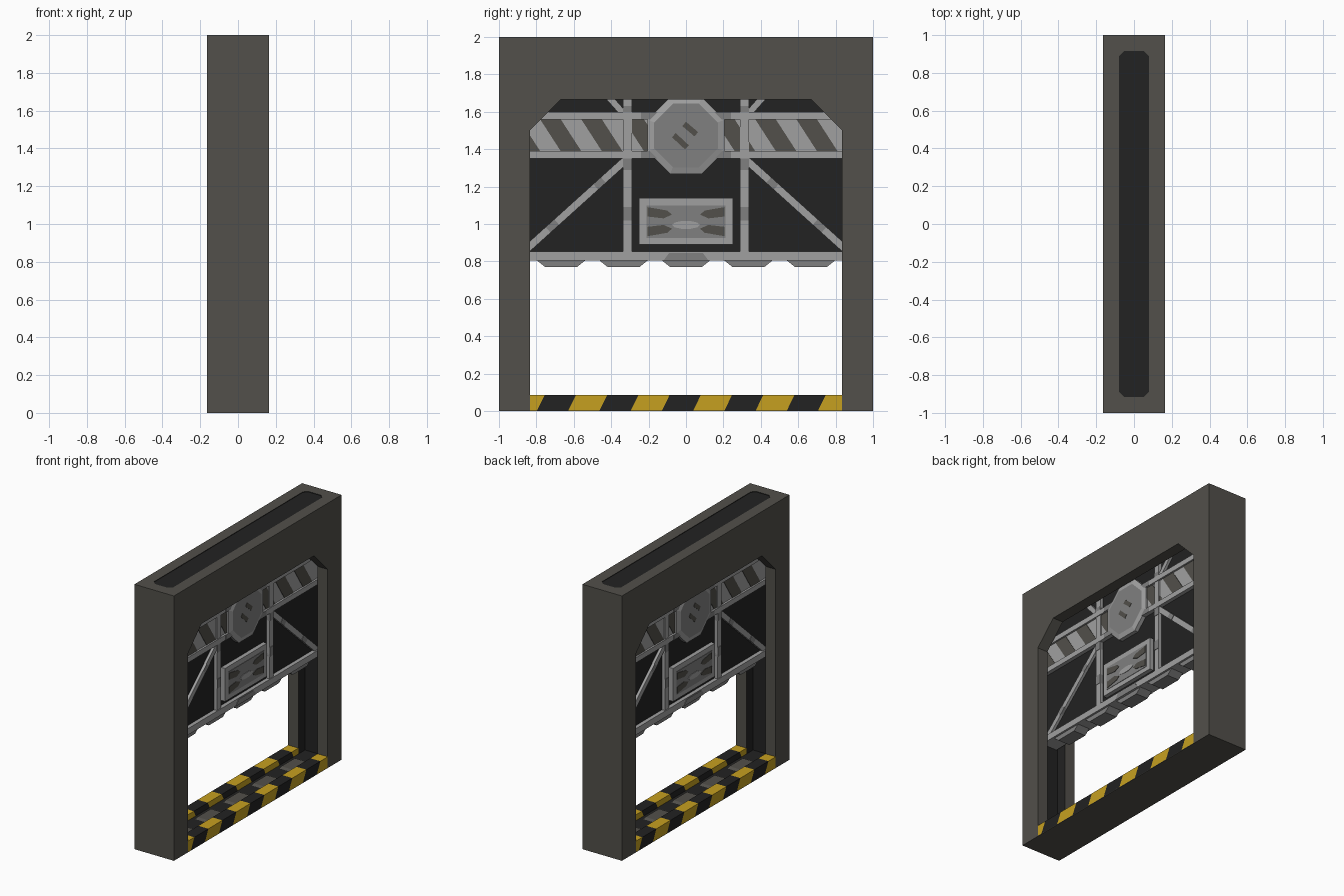
import bpy, bmesh, math

if "Cube" in bpy.data.objects:
    bpy.data.objects.remove(bpy.data.objects["Cube"])

def material(name, r, g, b):
    m = bpy.data.materials.new(name)
    m.diffuse_color = (r, g, b, 1)
    m.use_nodes = True
    m.node_tree.nodes["Principled BSDF"].inputs["Base Color"].default_value = m.diffuse_color
    return m

STONE = material("frame brown grey", 0.084, 0.080, 0.069)
DARK = material("dark panel", 0.016, 0.016, 0.016)
LIGHT = material("light steel", 0.352, 0.352, 0.352)
MID = material("mid steel", 0.216, 0.216, 0.216)
YELLOW = material("hazard yellow", 0.565, 0.352, 0.0145)


def prism(name, pts, x0, x1, mat, pts2=None, cap=None):
    """Extrude a (y, z) outline from x0 to x1; pts2 tapers it, cap recolours the x1 face."""
    bm = bmesh.new()
    a = [bm.verts.new((x0, y, z)) for y, z in pts]
    b = [bm.verts.new((x1, y, z)) for y, z in (pts2 or pts)]
    n = len(pts)
    bm.faces.new(a)
    end = bm.faces.new(b)
    for i in range(n):
        bm.faces.new((a[i], a[(i + 1) % n], b[(i + 1) % n], b[i]))
    if cap:
        end.material_index = 1
    bmesh.ops.recalc_face_normals(bm, faces=bm.faces)
    me = bpy.data.meshes.new(name)
    bm.to_mesh(me)
    bm.free()
    me.materials.append(mat)
    if cap:
        me.materials.append(cap)
    ob = bpy.data.objects.new(name, me)
    bpy.context.collection.objects.link(ob)
    return ob


def both(name, pts, x0, x1, mat, pts2=None, cap=None):
    """Same part on the +x side and, turned half round, on the -x side."""
    for s in (1, -1):
        turn = lambda p: [(s * y, z) for y, z in p] if p else None
        prism(name, turn(pts), s * x0, s * x1, mat, turn(pts2), cap)


def rect(y0, y1, z0, z1):
    return [(y0, z0), (y1, z0), (y1, z1), (y0, z1)]


def strip(p, q, w):
    dy, dz = q[0] - p[0], q[1] - p[1]
    k = w / 2 / math.hypot(dy, dz)
    oy, oz = -dz * k, dy * k
    return [(p[0] + oy, p[1] + oz), (q[0] + oy, q[1] + oz),
            (q[0] - oy, q[1] - oz), (p[0] - oy, p[1] - oz)]


def octagon(apothem, cz):
    r = apothem / math.cos(math.pi / 8)
    return [(r * math.cos(math.pi / 8 + i * math.pi / 4),
             cz + r * math.sin(math.pi / 8 + i * math.pi / 4)) for i in range(8)]


def cut(target, cutter):
    mod = target.modifiers.new("cut", 'BOOLEAN')
    mod.operation, mod.solver, mod.object = 'DIFFERENCE', 'EXACT', cutter
    mod.material_mode = 'TRANSFER'
    bpy.context.view_layer.objects.active = target
    bpy.ops.object.modifier_apply(modifier=mod.name)
    bpy.data.objects.remove(cutter)


# Door frame: block with a chamfered opening, a dark door slot and a dark top inlay
X, W, G = 0.165, 0.835, 0.08
frame = prism("door_frame", rect(-1, 1, 0, 2), -X, X, STONE)
arch = [(-W, 0.004), (W, 0.004), (W, 1.5), (0.67, 1.665), (-0.67, 1.665), (-W, 1.5)]
cut(frame, prism("opening_cutter", arch, -0.3, 0.3, STONE))
cut(frame, prism("slot_cutter", rect(-0.915, 0.915, 0.04, 1.95), -G, G, DARK))
inlay = prism("inlay_cutter", rect(-0.915, 0.915, 1.996, 2.05), -G, G, DARK)
bm = bmesh.new()
bm.from_mesh(inlay.data)
upright = [e for e in bm.edges
           if abs(e.verts[0].co.z - e.verts[1].co.z) > 0.01]
bmesh.ops.bevel(bm, geom=upright, offset=0.027, segments=1, affect='EDGES')
bm.to_mesh(inlay.data)
bm.free()
cut(frame, inlay)

# Sill: dark channel floor with pads, between two striped hazard rails
prism("sill_channel", rect(-W, W, 0.004, 0.04), -G, G, DARK)
for y in (-0.668, -0.334, 0, 0.334, 0.668):
    prism("sill_pad", [(y - 0.1, 0.04), (y + 0.1, 0.04), (y + 0.08, 0.05), (y - 0.08, 0.05)],
          -0.05, 0.05, STONE)
clamp = lambda y, m: max(-m, min(m, y))
for i in range(11):
    lo = -0.963 + 0.167 * i
    y = [clamp(v, W) for v in (lo, lo + 0.167, lo + 0.207, lo + 0.04)]
    if i == 10:
        y[1] = y[2] = W
    pts = [(y[0], 0.004), (y[1], 0.004), (y[2], 0.085), (y[3], 0.085)]
    if y[0] == y[3]:
        pts = [(-W, 0.004), (y[1], 0.004), (y[2], 0.085), (-W, 0.085)]
    both("hazard_stripe", pts, G, X, DARK if i % 2 else YELLOW)

# Door leaf: dark panel, through rails and posts
E = 0.91
prism("door_panel", rect(-E, E, 0.82, 1.93), -0.035, 0.035, DARK)
prism("bottom_rail", rect(-E, E, 0.805, 0.853), -0.065, 0.065, LIGHT)
prism("beam_lower_rail", rect(-E, E, 1.35, 1.39), -0.065, 0.065, LIGHT)
prism("beam_band", rect(-E, E, 1.39, 1.56), -0.05, 0.05, LIGHT)
prism("beam_upper_rail", rect(-E, E, 1.56, 1.60), -0.065, 0.065, LIGHT)
for y in (-0.668, -0.334, 0, 0.334, 0.668):
    prism("bottom_tooth", [(y - 0.13, 0.806), (y - 0.085, 0.77), (y + 0.085, 0.77),
                           (y + 0.13, 0.806)], -0.05, 0.05, MID)
for s in (-1, 1):
    p = s * 0.313
    prism("post", rect(p - 0.023, p + 0.023, 0.84, 1.92), -0.06, 0.06, LIGHT)
    a, b = (s * 0.90, 0.822), (s * 0.32, 1.345)
    prism("diagonal_brace", strip(a, b, 0.04), -0.055, 0.055, LIGHT)
    prism("upper_brace", strip((s * 0.33, 1.585), (s * 0.52, 1.80), 0.035), -0.055, 0.055, LIGHT)
    # Worn grey patches on the steelwork
    for z0, z1 in ((1.02, 1.09), (1.29, 1.35), (1.60, 1.63)):
        prism("post_patch", rect(p - 0.023, p + 0.023, z0, z1), -0.063, 0.063, MID)
    for t, u in ((0.28, 0.36), (0.72, 0.79)):
        at = lambda k: (a[0] + (b[0] - a[0]) * k, a[1] + (b[1] - a[1]) * k)
        prism("brace_patch", strip(at(t), at(u), 0.04), -0.058, 0.058, MID)
    for z0, z1 in ((1.35, 1.39), (1.56, 1.60)):
        prism("rail_patch", rect(*sorted((s * 0.15, s * 0.24)), z0, z1), -0.068, 0.068, MID)
prism("bottom_patch", [(-0.12, 0.805), (0.12, 0.805), (0.09, 0.845), (-0.09, 0.845)],
      -0.068, 0.068, MID)

# Slanted painted stripes on the beam
for y in (-1.0, -0.78, -0.56, -0.335, 0.15, 0.37, 0.59):
    pts = [(clamp(y, E), 1.56), (clamp(y + 0.11, E), 1.56),
           (clamp(y + 0.22, E), 1.39), (clamp(y + 0.11, E), 1.39)]
    if y < -0.95:
        pts = pts[1:]
    both("beam_stripe", pts, 0.049, 0.053, STONE)

# Octagonal lock hub with bevelled rim and scratches
C = 1.473
both("lock_hub_base", octagon(0.205, C), 0.03, 0.065, LIGHT)
both("lock_hub_rim", octagon(0.205, C), 0.065, 0.076, LIGHT, octagon(0.17, C), MID)
for p, q in (((-0.01, 1.535), (0.055, 1.48)), ((-0.065, 1.475), (0.005, 1.41))):
    both("hub_scratch", strip(p, q, 0.03), 0.075, 0.078, STONE)

# Control plate with painted marks
both("control_plate", rect(-0.25, 0.25, 0.89, 1.14), 0.03, 0.067, LIGHT)
both("control_face", rect(-0.212, 0.212, 0.925, 1.10), 0.066, 0.070, MID)
both("control_lens", [(0.075 * math.cos(i * math.pi / 5), 0.995 + 0.022 * math.sin(i * math.pi / 5))
                      for i in range(10)], 0.069, 0.073, LIGHT)
for s in (-1, 1):
    for z, d in ((1.06, 1), (0.965, -1)):
        both("control_mark", [(s * 0.205, z + d * 0.03), (s * 0.205, z - d * 0.02),
                              (s * 0.12, z - d * 0.03), (s * 0.075, z - d * 0.01),
                              (s * 0.10, z + d * 0.012)], 0.069, 0.073, STONE)
